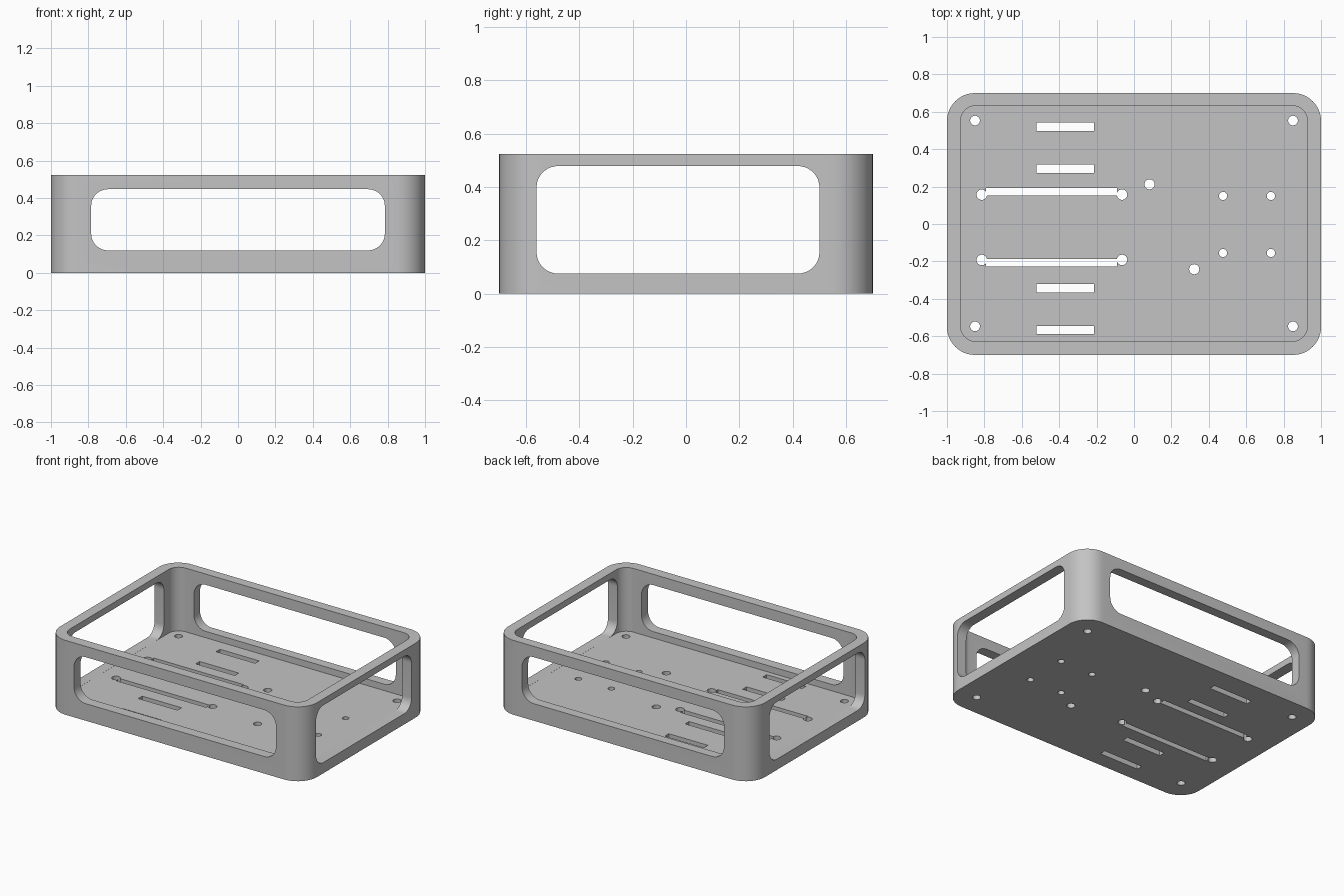
import bpy, bmesh, math
from mathutils import Matrix, Vector

if "Cube" in bpy.data.objects:
    bpy.data.objects.remove(bpy.data.objects["Cube"], do_unlink=True)

W, D, H = 2.0, 1.4, 0.523
FLOOR = 0.075

grey = bpy.data.materials.new("plain grey")
grey.use_nodes = True
colour = (0.55, 0.55, 0.55, 1)
grey.diffuse_color = colour
grey.node_tree.nodes["Principled BSDF"].inputs["Base Color"].default_value = colour


def rounded_outline(a0, a1, b0, b1, r, steps=12):
    """Counter-clockwise rounded rectangle in 2D."""
    corners = [(a1 - r, b1 - r), (a0 + r, b1 - r), (a0 + r, b0 + r), (a1 - r, b0 + r)]
    pts = []
    for q, (ca, cb) in enumerate(corners):
        for i in range(steps + 1 if r else 1):
            t = (q + i / steps) * math.pi / 2
            pts.append((ca + r * math.cos(t), cb + r * math.sin(t)))
    return pts


def prism(name, pts, low, high, axis="z"):
    """Extrude a 2D outline along an axis."""
    place = {"z": lambda a, b: (a, b, low),
             "y": lambda a, b: (a, low, b),
             "x": lambda a, b: (low, a, b)}[axis]
    move = Vector([high - low if axis == k else 0 for k in "xyz"])
    bm = bmesh.new()
    face = bm.faces.new([bm.verts.new(place(a, b)) for a, b in pts])
    new = bmesh.ops.extrude_face_region(bm, geom=[face], use_keep_orig=True)["geom"]
    bmesh.ops.translate(bm, vec=move, verts=[v for v in new if isinstance(v, bmesh.types.BMVert)])
    bmesh.ops.recalc_face_normals(bm, faces=bm.faces)
    mesh = bpy.data.meshes.new(name)
    bm.to_mesh(mesh)
    bm.free()
    mesh.materials.append(grey)
    obj = bpy.data.objects.new(name, mesh)
    bpy.context.collection.objects.link(obj)
    return obj


def cut(body, tool):
    """Subtract a tool from the body and discard it."""
    tool.hide_render = True
    bpy.context.view_layer.objects.active = body
    mod = body.modifiers.new("cut", "BOOLEAN")
    mod.operation = "DIFFERENCE"
    mod.solver = "EXACT"
    mod.object = tool
    bpy.ops.object.modifier_apply(modifier=mod.name)
    bpy.data.objects.remove(tool, do_unlink=True)


# Outer shell and open-topped cavity
tray = prism("open_frame_tray", rounded_outline(-W / 2, W / 2, -D / 2, D / 2, 0.15), 0, H)
cut(tray, prism("cavity", rounded_outline(-0.927, 0.927, -0.627, 0.632, 0.08), FLOOR, H + 0.1))

# Windows through the long walls and the end walls
cut(tray, prism("long_wall_window", rounded_outline(-0.785, 0.785, 0.12, 0.447, 0.09), -1, 1, "y"))
cut(tray, prism("end_wall_window", rounded_outline(-0.56, 0.5, FLOOR + 0.0004, 0.478, 0.08), -1.2, 1.2, "x"))

# Slots in the floor
for y in (0.52, 0.295, -0.343, -0.567):
    cut(tray, prism("short_slot", rounded_outline(-0.52, -0.215, y - 0.022, y + 0.022, 0), -0.1, 0.2))
for y in (0.172, -0.206):
    cut(tray, prism("long_slot", rounded_outline(-0.79, -0.09, y - 0.02, y + 0.02, 0), -0.1, 0.2))

# Round holes in the floor: corners, slot ends, loose pair, square group
holes = [(x, y, 0.026) for x in (-0.85, 0.85) for y in (0.553, -0.547)]
holes += [(x, y, 0.028) for x in (-0.814, -0.064) for y in (0.157, -0.192)]
holes += [(0.083, 0.212, 0.027), (0.322, -0.242, 0.027)]
holes += [(x, y, 0.022) for x in (0.476, 0.732) for y in (0.15, -0.155)]
for x, y, r in holes:
    ring = [(x + r * math.cos(i * math.tau / 32), y + r * math.sin(i * math.tau / 32)) for i in range(32)]
    cut(tray, prism("round_hole", ring, -0.1, 0.2))

# Smooth the rounded corners, keep the edges crisp
for poly in tray.data.polygons:
    poly.material_index = 0
bpy.ops.object.select_all(action="DESELECT")
tray.select_set(True)
bpy.context.view_layer.objects.active = tray
bpy.ops.object.shade_smooth_by_angle(angle=math.radians(30))
